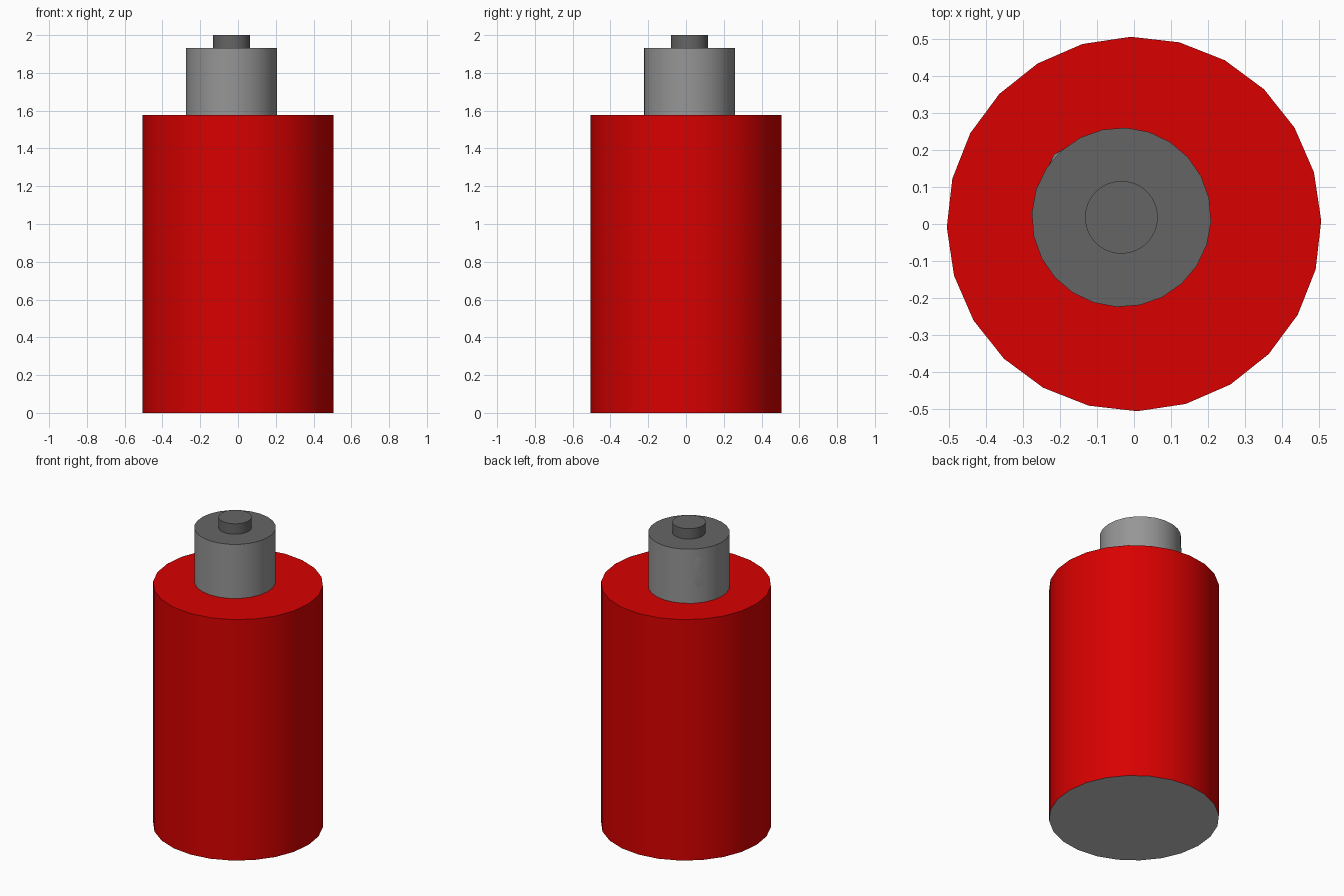
import bpy, bmesh, math
from mathutils import Matrix, Vector

old = bpy.data.objects.get("Cube")
if old:
    bpy.data.objects.remove(old, do_unlink=True)


def material(name, rgb):
    mat = bpy.data.materials.new(name)
    mat.use_nodes = True
    mat.diffuse_color = (*rgb, 1)
    mat.node_tree.nodes["Principled BSDF"].inputs["Base Color"].default_value = (*rgb, 1)
    return mat


red = material("red paint", (0.69, 0.0, 0.0))
light_gray = material("light gray", (0.305, 0.305, 0.305))
dark_gray = material("dark gray", (0.13, 0.13, 0.13))
pale_gray = material("pale gray", (0.55, 0.55, 0.55))


def finish(name, bm, mats):
    bmesh.ops.recalc_face_normals(bm, faces=bm.faces[:])
    mesh = bpy.data.meshes.new(name)
    bm.to_mesh(mesh)
    bm.free()
    for mat in mats:
        mesh.materials.append(mat)
    obj = bpy.data.objects.new(name, mesh)
    bpy.context.collection.objects.link(obj)
    bpy.ops.object.select_all(action="DESELECT")
    obj.select_set(True)
    bpy.context.view_layer.objects.active = obj
    bpy.ops.object.shade_smooth_by_angle(angle=math.radians(40))


def cylinder(name, centre, radius, z0, z1, sides, phase, side, top, bottom):
    """Upright cylinder with separate colours for side, top and bottom."""
    bm = bmesh.new()
    place = Matrix.Translation((*centre, (z0 + z1) / 2)) @ Matrix.Rotation(math.radians(phase), 4, "Z")
    bmesh.ops.create_cone(bm, cap_ends=True, segments=sides, radius1=radius,
                          radius2=radius, depth=z1 - z0, matrix=place)
    bm.normal_update()
    for face in bm.faces:
        nz = face.normal.z
        face.material_index = 1 if nz > 0.5 else 2 if nz < -0.5 else 0
    finish(name, bm, [side, top, bottom])


# Can body, neck and top button
axis = (-0.034, 0.018)
cylinder("can_body", (0, 0), 0.505, 0, 1.578, 24, 1, red, red, pale_gray)
cylinder("neck", axis, 0.242, 1.578, 1.932, 24, -3, light_gray, dark_gray, dark_gray)
cylinder("top_button", axis, 0.098, 1.932, 2.0, 48, 0, dark_gray, dark_gray, dark_gray)

# Shallow domed nozzle wrapped around the back right of the neck
bm = bmesh.new()
bmesh.ops.create_circle(bm, cap_ends=True, segments=32, radius=1)
for _ in range(4):
    cap = max(bm.faces, key=lambda f: len(f.verts))
    bmesh.ops.inset_region(bm, faces=[cap], thickness=0.2)
bmesh.ops.poke(bm, faces=[max(bm.faces, key=lambda f: len(f.verts))])
for v in bm.verts:
    s, h = v.co.x, v.co.y
    angle = math.radians(137 + 51 * s)
    r = 0.237 + 0.012 * (1 - (s * s + h * h) ** 4)
    v.co = Vector((axis[0] + r * math.cos(angle), axis[1] + r * math.sin(angle), 1.78 + 0.14 * h))
finish("nozzle_dome", bm, [light_gray])
